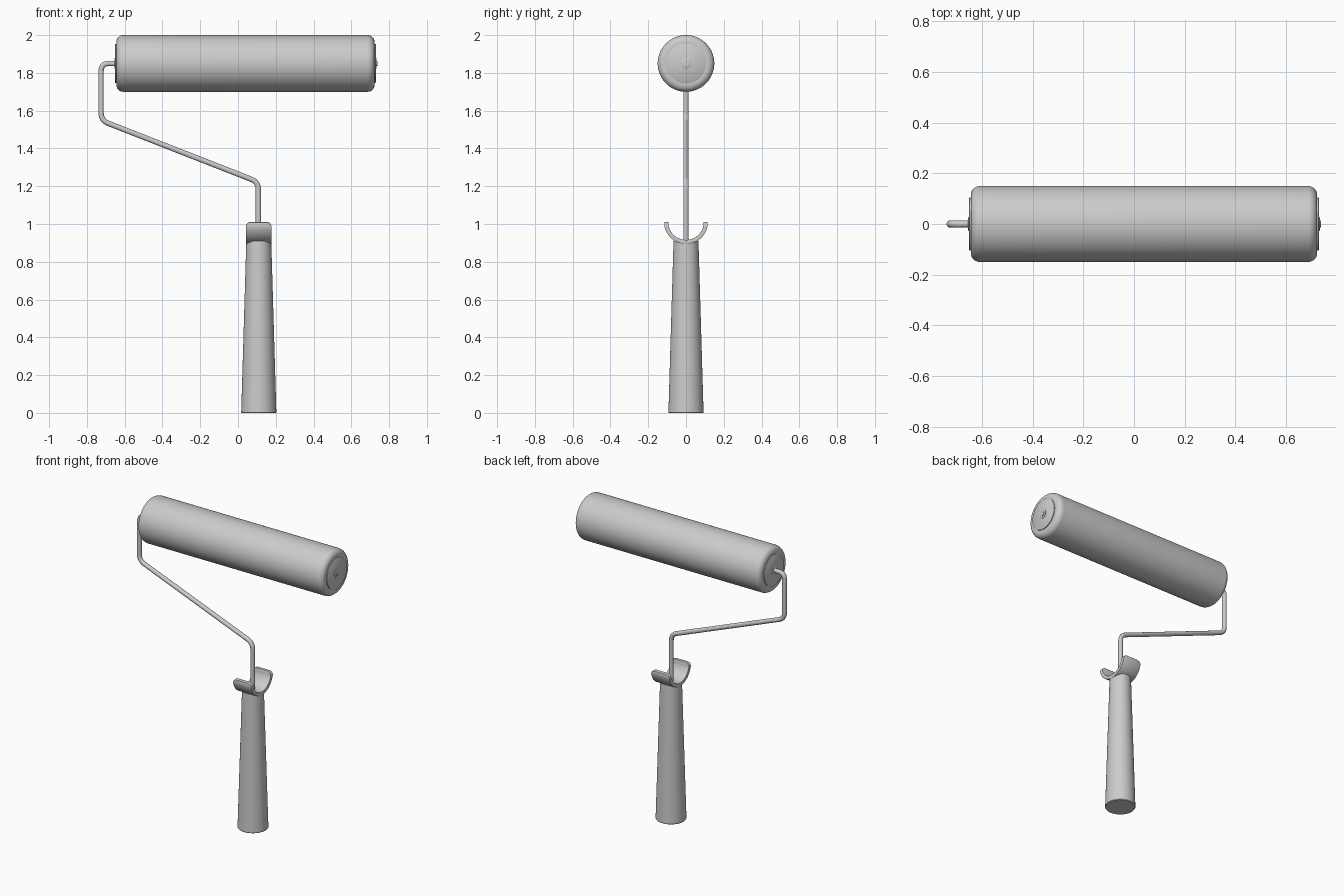
import bpy, bmesh, math
from mathutils import Vector, Matrix

cube = bpy.data.objects.get("Cube")
if cube:
    bpy.data.objects.remove(cube, do_unlink=True)

grey = bpy.data.materials.new("plain grey")
grey.use_nodes = True
COLOUR = (0.6, 0.6, 0.6, 1)
grey.diffuse_color = COLOUR
grey.node_tree.nodes["Principled BSDF"].inputs["Base Color"].default_value = COLOUR

HANDLE_X = 0.11
AXLE_Z = 1.85


def finish(obj, angle=35):
    """Give the part its colour and smooth shading with sharp edges kept."""
    obj.data.materials.append(grey)
    bpy.ops.object.select_all(action='DESELECT')
    bpy.context.view_layer.objects.active = obj
    obj.select_set(True)
    if obj.type == 'CURVE':
        bpy.ops.object.convert(target='MESH')
    bpy.ops.object.shade_smooth_by_angle(angle=math.radians(angle))
    return obj


def add_mesh(name, bm):
    bmesh.ops.recalc_face_normals(bm, faces=bm.faces)
    mesh = bpy.data.meshes.new(name)
    bm.to_mesh(mesh)
    bm.free()
    obj = bpy.data.objects.new(name, mesh)
    bpy.context.collection.objects.link(obj)
    return obj


def lathe(name, profile, matrix, sides=64):
    """Turn (radius, height) points around local z, with closed ends."""
    bm = bmesh.new()
    rings = []
    for r, h in profile:
        rings.append([bm.verts.new((r * math.cos(2 * math.pi * i / sides),
                                    r * math.sin(2 * math.pi * i / sides), h))
                      for i in range(sides)])
    for a, b in zip(rings, rings[1:]):
        for i in range(sides):
            j = (i + 1) % sides
            bm.faces.new((a[i], a[j], b[j], b[i]))
    bm.faces.new(rings[0])
    bm.faces.new(rings[-1])
    bm.transform(matrix)
    return finish(add_mesh(name, bm))


def fillet(points, d, steps=8):
    """Round the inner corners of a path."""
    pts = [Vector(p) for p in points]
    out = [pts[0]]
    for a, p, b in zip(pts, pts[1:], pts[2:]):
        s = p + (a - p).normalized() * d
        e = p + (b - p).normalized() * d
        for i in range(steps + 1):
            t = i / steps
            out.append(s * (1 - t) ** 2 + p * 2 * t * (1 - t) + e * t * t)
    return out + [pts[-1]]


# Local z of the roller parts runs along world x
along_x = Matrix.Translation((0, 0, AXLE_Z)) @ Matrix.Rotation(math.pi / 2, 4, 'Y')

# Roller sleeve with rounded ends
LEFT, RIGHT, R, F = -0.644, 0.723, 0.15, 0.036
arc = [(R - F + F * math.sin(a), F * math.cos(a))
       for a in (math.pi / 2 * i / 8 for i in range(9))]
sleeve = [(r, LEFT + F - c) for r, c in arc] + [(r, RIGHT - F + c) for r, c in reversed(arc)]
lathe("roller_sleeve", sleeve, along_x)

# End caps and hubs on both sides
for name, x, s in (("right", LEFT, -1), ("left", RIGHT, 1)):
    lathe(name + "_end_cap", [(0.104, x - s * 0.02), (0.104, x + s * 0.005),
                              (0.101, x + s * 0.007)], along_x)
    lathe(name + "_hub", [(0.028, x), (0.028, x + s * 0.009),
                          (0.025, x + s * 0.011)], along_x, 32)

# Bent wire frame, running through the roller and into the handle
path = [(0.738, 0, AXLE_Z), (-0.725, 0, AXLE_Z), (-0.725, 0, 1.548),
        (0.108, 0, 1.222), (0.108, 0, 0.88)]
curve = bpy.data.curves.new("wire_frame", 'CURVE')
curve.dimensions = '3D'
curve.bevel_depth = 0.0145
curve.bevel_resolution = 5
curve.use_fill_caps = True
spline = curve.splines.new('POLY')
pts = fillet(path, 0.042)
spline.points.add(len(pts) - 1)
for sp, p in zip(spline.points, pts):
    sp.co = (*p, 1)
frame = bpy.data.objects.new("wire_frame", curve)
bpy.context.collection.objects.link(frame)
finish(frame)

# Tapered handle
lathe("handle", [(0.091, 0), (0.093, 0.003), (0.066, 0.911)],
      Matrix.Translation((HANDLE_X, 0, 0)))

# Drip guard: a curved strip with upright lips and rounded corners
GUARD_R, GUARD_Z, HALF_W, CORNER = 0.105, 1.01, 0.067, 0.024
half = []
for i in range(25):
    a = math.radians(76) * i / 24
    half.append((GUARD_R * math.sin(a), GUARD_Z - GUARD_R * math.cos(a)))
y0, z0 = half[-1]
for i in range(1, 9):
    t = math.sin(math.pi / 2 * i / 8)
    half.append((y0 + 0.002 * t, z0 + (GUARD_Z - z0) * t))
strip = [(-y, z) for y, z in reversed(half[1:])] + half
bm = bmesh.new()
rows = []
for y, z in strip:
    d = min(GUARD_Z - z, CORNER)
    w = HALF_W - CORNER + math.sqrt(CORNER ** 2 - (CORNER - d) ** 2)
    rows.append([bm.verts.new((HANDLE_X + s * w, y, z)) for s in (-1, 1)])
for a, b in zip(rows, rows[1:]):
    bm.faces.new((a[0], a[1], b[1], b[0]))
guard = add_mesh("drip_guard", bm)
solid = guard.modifiers.new("thickness", 'SOLIDIFY')
solid.thickness = 0.022
solid.offset = 0
bevel = guard.modifiers.new("soft_edges", 'BEVEL')
bevel.width = 0.003
bevel.segments = 2
bevel.limit_method = 'ANGLE'
bevel.angle_limit = math.radians(50)
finish(guard)
